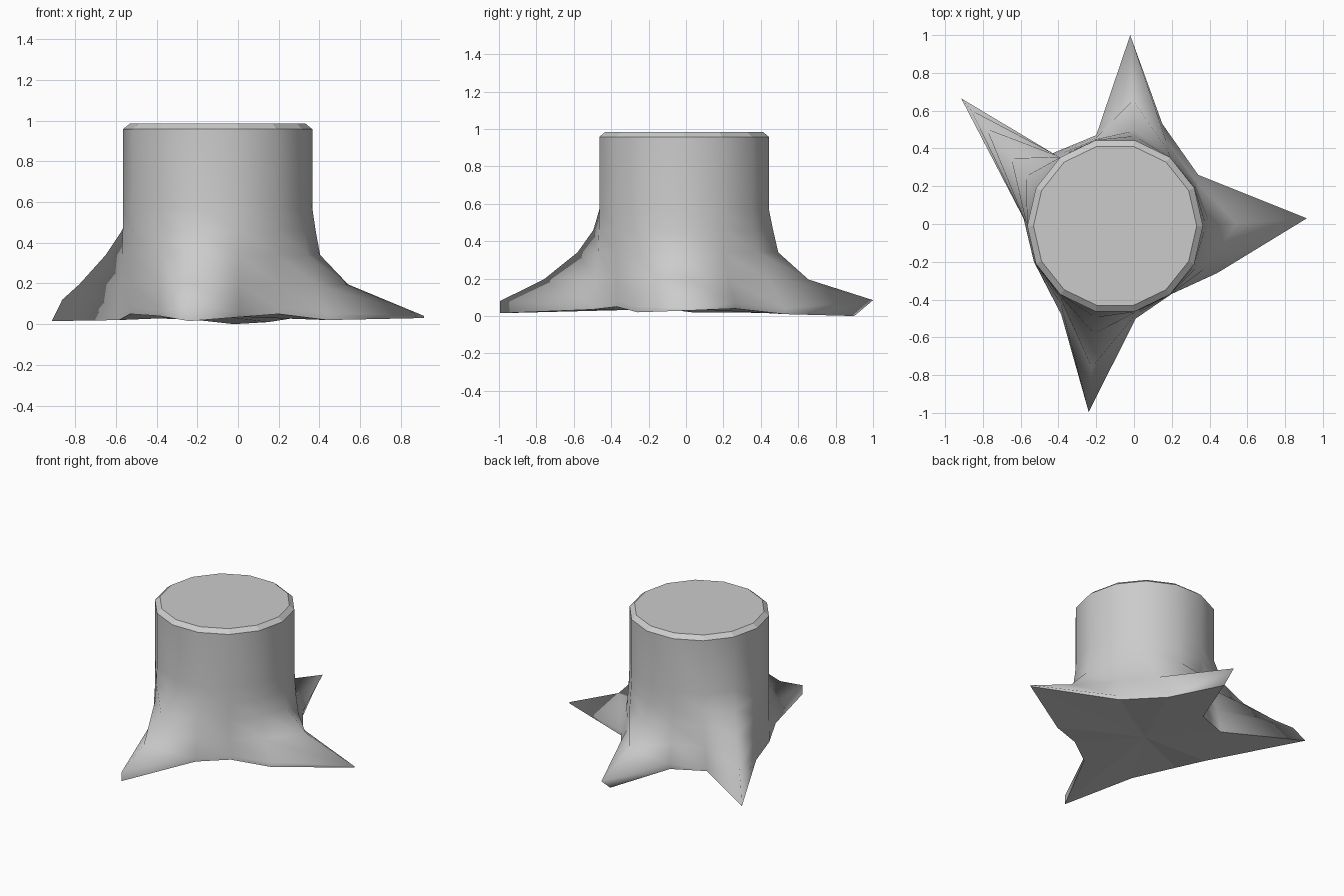
import bpy, bmesh
from math import cos, sin, tau

if "Cube" in bpy.data.objects:
    bpy.data.objects.remove(bpy.data.objects["Cube"])

N, CX, CY, R = 14, -0.10, -0.01, 0.465

def circle(r, z):
    return [(CX + r * cos(tau * i / N), CY + r * sin(tau * i / N), z) for i in range(N)]

# Root outline, one entry per trunk side: x, y, lip height, underside height
base = [
    (0.915, 0.03, 0.04, 0.03),     # east root tip
    (0.34, 0.26, 0.07, 0.04),
    (0.15, 0.53, 0.04, 0.01),
    (-0.02, 1.00, 0.085, 0.00),    # north root tip
    (-0.20, 0.47, 0.06, 0.02),
    (-0.43, 0.375, 0.07, 0.03),
    (-0.915, 0.665, 0.12, 0.015),  # north-west root tip
    (-0.585, 0.03, 0.05, 0.02),
    (-0.53, -0.20, 0.08, 0.05),
    (-0.385, -0.48, 0.07, 0.04),
    (-0.24, -0.995, 0.08, 0.015),  # south root tip
    (0.01, -0.50, 0.06, 0.035),
    (0.20, -0.37, 0.08, 0.05),
    (0.44, -0.26, 0.05, 0.02),
]
trunk = circle(R, 0.57)

# How far each root ridge has spread at the flare rings; other columns use the default
ridge = {0: (0.03, 0.07, 0.32, 1), 3: (0.04, 0.09, 0.38, 1),
         6: (0.13, 0.33, 0.66, 0.87), 10: (0.06, 0.22, 0.56, 1)}
default = (0.06, 0.18, 0.48, 1)

def flare(k, z=None):
    ring = []
    for i, (t, b) in enumerate(zip(trunk, base)):
        f = ridge.get(i, default)[k]
        ring.append((t[0] + (b[0] - t[0]) * f, t[1] + (b[1] - t[1]) * f,
                     b[2] if z is None else z))
    return ring

under = [(x, y, z) for x, y, _, z in base]
under[3] = (-0.02, 0.90, 0.0)

# Rings from the cut top down to the underside
rings = [circle(0.432, 0.985), circle(R, 0.958), trunk, flare(0, 0.46),
         flare(1, 0.34), flare(2, 0.195), flare(3), under]

bm = bmesh.new()
loops = [[bm.verts.new(p) for p in ring] for ring in rings]
for k in range(len(loops) - 1):
    a, b = loops[k], loops[k + 1]
    for i in range(N):
        j = (i + 1) % N
        f = bm.faces.new((a[i], b[i], b[j], a[j]))
        f.smooth = k > 0
bm.faces.new(loops[0])

# Underside fan
mid = bm.verts.new((CX, CY, 0.04))
for i in range(N):
    bm.faces.new((loops[-1][(i + 1) % N], loops[-1][i], mid))

# Crisp edges around the top bevel and the underside
for loop in (loops[0], loops[1], loops[-1]):
    for i in range(N):
        bm.edges.get((loop[i], loop[(i + 1) % N])).smooth = False
bmesh.ops.recalc_face_normals(bm, faces=bm.faces[:])

mesh = bpy.data.meshes.new("tree_stump")
bm.to_mesh(mesh)
bm.free()
stump = bpy.data.objects.new("tree_stump", mesh)
bpy.context.collection.objects.link(stump)
